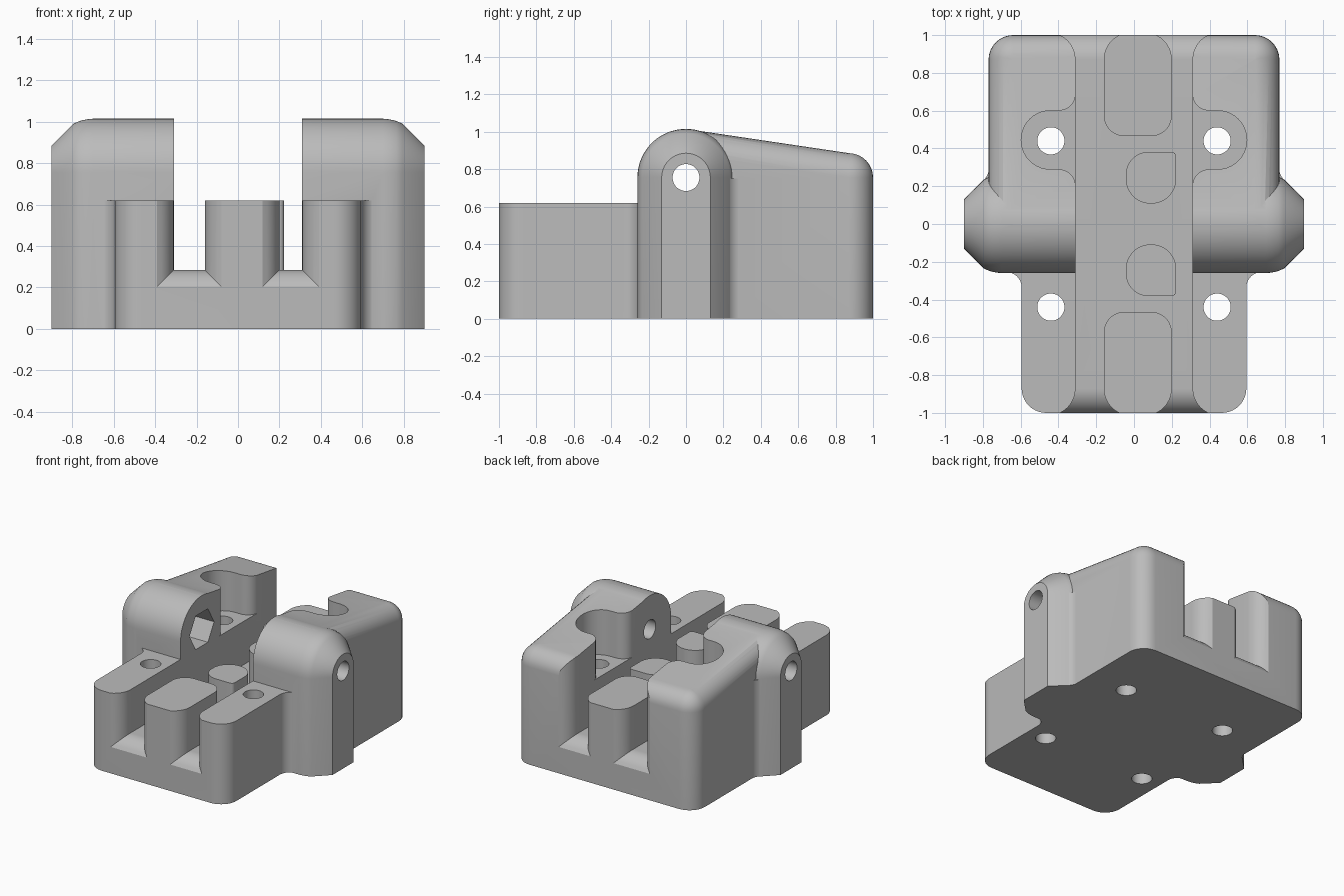
import bpy, bmesh, math
from mathutils import Vector, Matrix

cube = bpy.data.objects.get("Cube")
if cube:
    bpy.data.objects.remove(cube, do_unlink=True)

WALL, FLOOR, LEDGE, AXLE_Z = 0.31, 0.285, 0.62, 0.755
BELOW, ABOVE = -0.1, 1.4

grey = bpy.data.materials.new("plain grey")
grey.use_nodes = True
grey.diffuse_color = (0.5, 0.5, 0.5, 1)
grey.node_tree.nodes["Principled BSDF"].inputs["Base Color"].default_value = (0.5, 0.5, 0.5, 1)


def rounded(corners, steps=10):
    """Outline from (x, y, radius) corners, with arcs at the corners."""
    out = []
    for i, (x, y, r) in enumerate(corners):
        p = Vector((x, y))
        if r == 0:
            out.append(p)
            continue
        u = (Vector(corners[i - 1][:2]) - p).normalized()
        v = (Vector(corners[(i + 1) % len(corners)][:2]) - p).normalized()
        half = u.angle(v) / 2
        centre = p + (u + v).normalized() * r / math.sin(half)
        a = p + u * r / math.tan(half) - centre
        b = p + v * r / math.tan(half) - centre
        w = a.angle(b)
        for k in range(steps + 1):
            t = k / steps
            out.append(centre + (a * math.sin((1 - t) * w) + b * math.sin(t * w)) / math.sin(w))
    return out


def circle(x, y, r, n=40):
    return [Vector((x + r * math.cos(a), y + r * math.sin(a)))
            for a in (math.tau * (k + 0.5) / n for k in range(n))]


def loft(name, rings, matrix=Matrix()):
    """Closed solid through a list of rings with equal point counts."""
    bm = bmesh.new()
    rows = [[bm.verts.new(matrix @ Vector(p)) for p in ring] for ring in rings]
    n = len(rows[0])
    for a, b in zip(rows, rows[1:]):
        for i in range(n):
            j = (i + 1) % n
            bm.faces.new((a[i], a[j], b[j], b[i]))
    bm.faces.new(rows[0][::-1])
    bm.faces.new(rows[-1])
    bm.normal_update()
    if bm.calc_volume(signed=True) < 0:
        bmesh.ops.reverse_faces(bm, faces=bm.faces[:])
    mesh = bpy.data.meshes.new(name)
    bm.to_mesh(mesh)
    bm.free()
    mesh.materials.append(grey)
    obj = bpy.data.objects.new(name, mesh)
    bpy.context.collection.objects.link(obj)
    return obj


def prism(name, outline, low, high, matrix=Matrix()):
    return loft(name, [[(p[0], p[1], z) for p in outline] for z in (low, high)], matrix)


def combine(target, tool, operation):
    mod = target.modifiers.new("cut", 'BOOLEAN')
    mod.operation, mod.solver, mod.object = operation, 'EXACT', tool
    bpy.context.view_layer.objects.active = target
    bpy.ops.object.modifier_apply(modifier=mod.name)
    bpy.data.objects.remove(tool, do_unlink=True)


def flip(points, sx=1, sy=1):
    return [(p[0] * sx, p[1] * sy) for p in points]


# Rear housing: block with rounded corners and a sloping, rounded top
R = 0.13
housing_corners = [(0.64, 0.87, 0.755, 0), (-0.64, 0.87, 0.755, 1),
                   (-0.64, 0, 0.885, 2), (0.64, 0, 0.885, 3)]


def housing_ring(phi, ground=False):
    ring = []
    for x, y, z, quarter in housing_corners:
        for k in range(9):
            a = (quarter + k / 8) * math.pi / 2
            r = R * math.cos(phi)
            ring.append((x + r * math.cos(a), y + r * math.sin(a),
                         BELOW if ground else z + R * math.sin(phi)))
    return ring


body = loft("hinge_block", [housing_ring(0, True)] +
            [housing_ring(k / 8 * math.radians(88)) for k in range(9)])

# Axle boss: horizontal barrel with chamfered ends, carried down to the ground
half = [(0.70, 0.26), (0.73, 0.257), (0.765, 0.249), (0.795, 0.235), (0.9, 0.13)]
rings = []
for x, r in [(-x, r) for x, r in reversed(half)] + half:
    arc = [(x, r * math.cos(a), AXLE_Z + r * math.sin(a))
           for a in (math.pi * k / 32 for k in range(33))]
    rings.append(arc + [(x, -r, BELOW), (x, r, BELOW)])
combine(body, loft("axle_boss", rings), 'UNION')

# Small fillets where the boss meets the housing sides
fillet = rounded([(0.70, 0.2, 0), (0.829, 0.2, 0), (0.769, 0.26, 0.08), (0.769, 0.34, 0), (0.70, 0.34, 0)])
for sx in (-1, 1):
    combine(body, prism("boss_fillet", flip(fillet, sx=sx), BELOW, 0.75), 'UNION')

# Front base with rounded corners and fillets against the housing
side = [(0.595, -1, 0.13), (0.595, -0.255, 0.08), (0.69, -0.255, 0), (0.69, 0, 0)]
base = rounded(side + [(-x, y, r) for x, y, r in reversed(side)])
combine(body, prism("front_base", base, BELOW, LEDGE), 'UNION')


# Channel with flared mouths at both ends
def flare(y):
    reach = min(max(abs(y) - 0.87, 0), 0.13)
    return 0.145 - math.sqrt(0.145 ** 2 - reach ** 2)


ends = [0.87 + 0.13 * k / 10 for k in range(11)]
stations = ends + [1.15]
rings = []
for y in [-e for e in reversed(stations)] + stations:
    w, low = WALL + flare(y), FLOOR - flare(y)
    rings.append([(-w, y, low), (w, y, low), (w, y, ABOVE), (-w, y, ABOVE)])
combine(body, loft("channel", rings), 'DIFFERENCE')

# Screw pockets opening into the channel, and the screw holes
pocket = rounded([(0.2, 0.1, 0), (0.309, 0.1, 0), (0.309, 0.29, 0.09), (0.597, 0.29, 0.154),
                  (0.597, 0.6, 0.154), (0.309, 0.6, 0.09), (0.309, 0.78, 0), (0.2, 0.78, 0)])
for sx in (-1, 1):
    combine(body, prism("screw_pocket", flip(pocket, sx=sx), LEDGE, ABOVE), 'DIFFERENCE')
    for sy in (-1, 1):
        combine(body, prism("screw_hole", circle(sx * 0.44, sy * 0.44, 0.072), -0.3, ABOVE), 'DIFFERENCE')

# Guide pillars and pegs standing in the channel
inner = rounded([(0.2, 0.465, 0.11), (-0.16, 0.465, 0.11), (-0.16, 0.8, 0), (0.2, 0.8, 0)])[:22]
pillar = inner + [(-0.16 + flare(y), y) for y in ends] + [(0.2 - flare(y), y) for y in reversed(ends)]
peg = rounded([(-0.043, 0.108, 0.13), (0.223, 0.108, 0.13), (0.223, 0.382, 0.025), (-0.043, 0.382, 0.12)])
for sy in (-1, 1):
    combine(body, prism("guide_pillar", flip(pillar, sy=sy), 0.1, LEDGE), 'UNION')
    combine(body, prism("guide_peg", flip(peg, sy=sy), 0.1, LEDGE), 'UNION')

# Axle hole and hexagonal nut trap
turn = Matrix.Rotation(math.pi / 2, 4, 'Y')
combine(body, prism("axle_hole", circle(-AXLE_Z, 0, 0.072), -1.2, 1.2, turn), 'DIFFERENCE')
combine(body, prism("nut_trap", circle(-AXLE_Z, 0, 0.15, 6), -0.5, -0.25, turn), 'DIFFERENCE')

# Flat underside
combine(body, prism("ground_cut", [(-2, -2), (2, -2), (2, 2), (-2, 2)], -0.6, 0), 'DIFFERENCE')

bpy.ops.object.select_all(action='DESELECT')
body.select_set(True)
bpy.context.view_layer.objects.active = body
bpy.ops.object.shade_smooth_by_angle(angle=math.radians(28))
